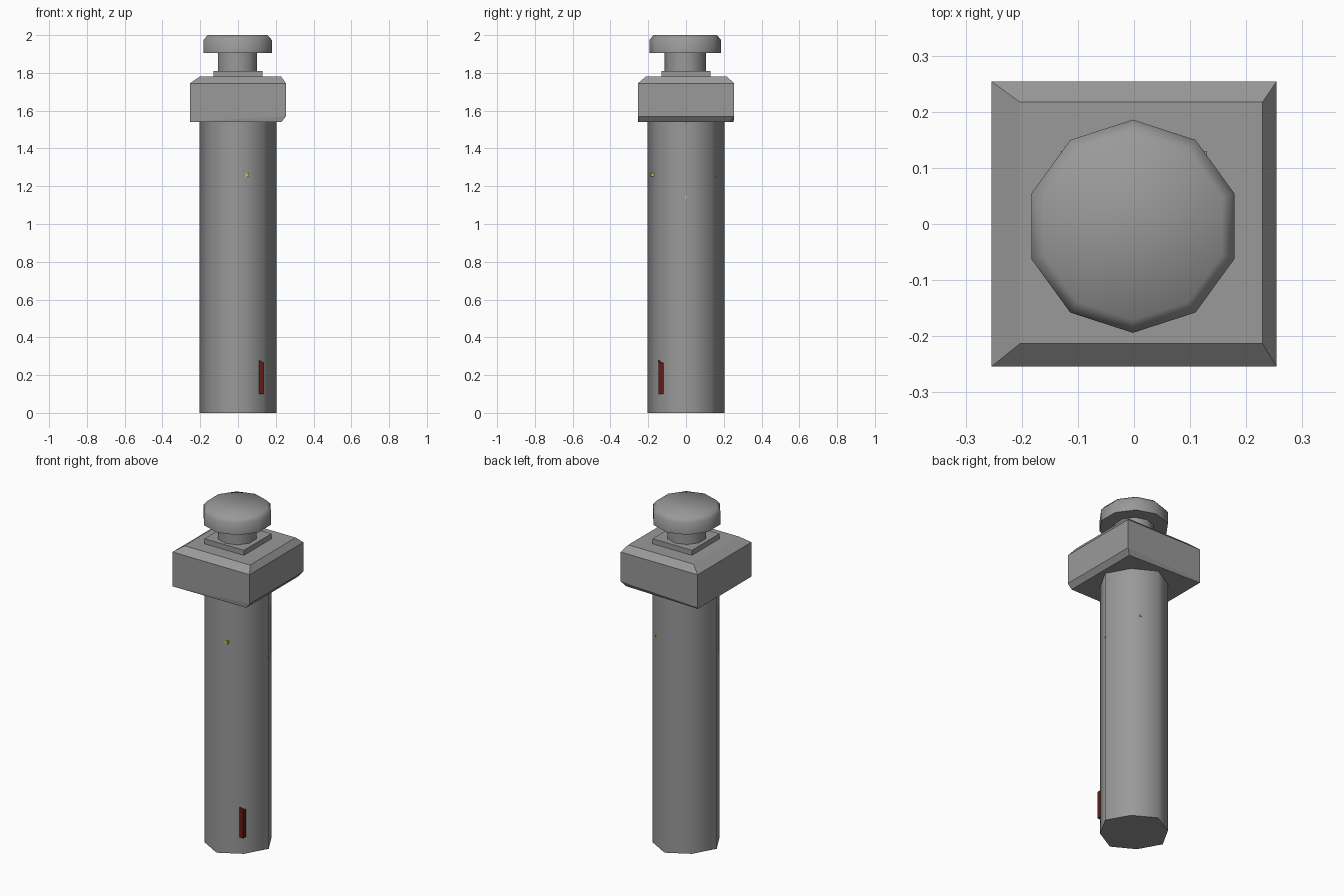
import bpy, bmesh, math

if "Cube" in bpy.data.objects:
    bpy.data.objects.remove(bpy.data.objects["Cube"])


def material(name, rgb):
    m = bpy.data.materials.new(name)
    m.diffuse_color = (*rgb, 1)
    m.use_nodes = True
    m.node_tree.nodes["Principled BSDF"].inputs["Base Color"].default_value = m.diffuse_color
    return m


GREY = material("grey_metal", (0.32, 0.32, 0.32))
RED = material("dark_red", (0.12, 0.012, 0.008))
YELLOW = material("yellow", (0.6, 0.6, 0.04))


def loft(name, rings, mat, smooth=None):
    """Join equal-length rings of points into a closed solid."""
    bm = bmesh.new()
    loops = [[bm.verts.new(p) for p in r] for r in rings]
    n = len(loops[0])
    for a, b in zip(loops, loops[1:]):
        for i in range(n):
            j = (i + 1) % n
            bm.faces.new((a[i], a[j], b[j], b[i]))
    bm.faces.new(loops[0][::-1])
    bm.faces.new(loops[-1])
    bmesh.ops.recalc_face_normals(bm, faces=bm.faces)
    me = bpy.data.meshes.new(name)
    bm.to_mesh(me)
    bm.free()
    me.materials.append(mat)
    ob = bpy.data.objects.new(name, me)
    bpy.context.collection.objects.link(ob)
    if smooth:
        bpy.ops.object.select_all(action='DESELECT')
        ob.select_set(True)
        bpy.context.view_layer.objects.active = ob
        bpy.ops.object.shade_smooth_by_angle(angle=math.radians(smooth))
    return ob


def rect(x0, x1, y0, y1, z):
    return [(x0, y0, z), (x1, y0, z), (x1, y1, z), (x0, y1, z)]


def box(name, x0, x1, y0, y1, z0, z1, mat):
    return loft(name, [rect(x0, x1, y0, y1, z0), rect(x0, x1, y0, y1, z1)], mat)


def ten_sided(r, z, cx=-0.002, cy=-0.004):
    return [(cx + r * math.cos(math.pi / 2 + k * math.tau / 10),
             cy + r * math.sin(math.pi / 2 + k * math.tau / 10), z) for k in range(10)]


def octagon(r_axis, r_diag, z):
    pts = []
    for k in range(8):
        r = r_diag if k % 2 else r_axis
        pts.append((r * math.cos(k * math.pi / 4), r * math.sin(k * math.pi / 4), z))
    return pts


# eight-sided post
loft("post", [octagon(0.203, 0.184, 0), octagon(0.203, 0.184, 1.55)], GREY, 65)

# square cap block with slightly uneven worn bevels
E = 0.254
loft("cap_block", [
    [(-E, -E, 1.54), (0.23, -0.25, 1.54), (0.23, 0.235, 1.54), (-E, 0.25, 1.54)],
    [(-E, -E, 1.542), (E, -E, 1.57), (E, E, 1.57), (-E, E, 1.55)],
    rect(-E, E, -E, E, 1.745),
    rect(-0.203, 0.229, -0.213, 0.217, 1.78)], GREY)

# thin plate, neck and knob
box("collar_plate", -0.13, 0.13, -0.13, 0.13, 1.77, 1.81, GREY)
loft("neck", [ten_sided(0.109, 1.80), ten_sided(0.109, 1.91)], GREY, 40)
loft("knob", [ten_sided(0.19, 1.905), ten_sided(0.19, 1.975),
              ten_sided(0.167, 2.0)], GREY, 60)

# red strip on the front right corner, top edge slanted
loft("red_strip", [
    rect(0.11, 0.136, -0.145, -0.119, 0.10),
    [(0.11, -0.145, 0.28), (0.136, -0.145, 0.265),
     (0.136, -0.119, 0.265), (0.11, -0.119, 0.28)]], RED)

# tiny yellow specks
for i, (x, y, z) in enumerate([(0.05, -0.175, 1.26), (0.2, 0.0, 1.14), (0.085, 0.155, 1.25)]):
    s = 0.009 if i == 0 else 0.005
    box("yellow_speck_%d" % (i + 1), x - s, x + s, y - s, y + s, z - s, z + s, YELLOW)
